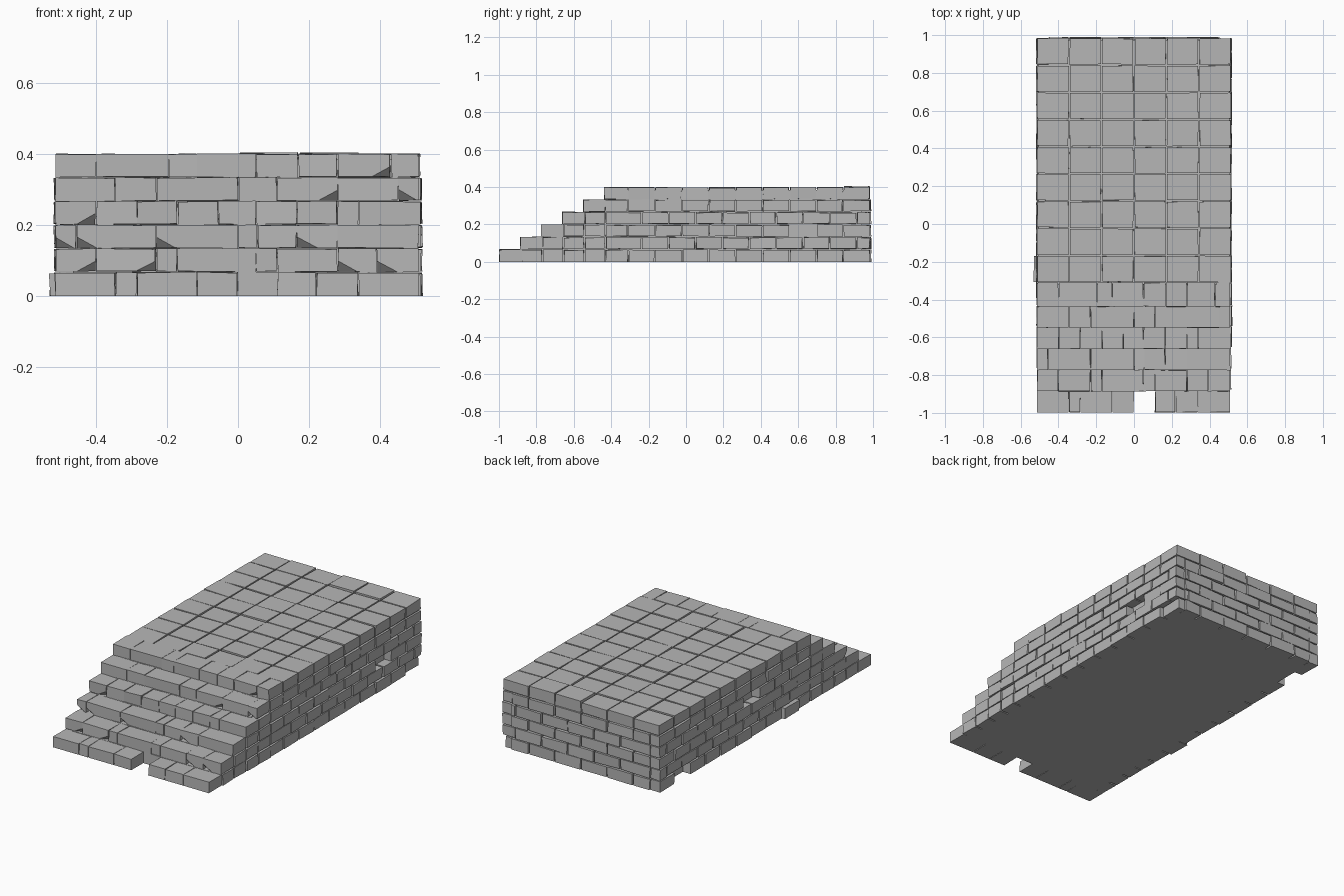
import bpy, bmesh, random
from mathutils import Vector

if "Cube" in bpy.data.objects:
    bpy.data.objects.remove(bpy.data.objects["Cube"])

random.seed(4)
H = 0.4 / 6          # course height
GAP = 0.0035         # half joint between bricks
W = 0.515            # half width
BACK = 0.985
RUN = 0.112          # step depth
LAND = -0.31         # where the landing tiles start

stone = bpy.data.materials.new("grey stone")
stone.diffuse_color = (0.47, 0.47, 0.47, 1)
stone.use_nodes = True
stone.node_tree.nodes["Principled BSDF"].inputs["Base Color"].default_value = stone.diffuse_color


def brick(bm, lo, hi, jit=0.0025, chip=0):
    """Slightly irregular block; chip = -1/1 breaks off a lower front corner."""
    lo, hi = Vector(lo), Vector(hi)
    verts = bmesh.ops.create_cube(bm, size=1)["verts"]
    for v in verts:
        for i in range(3):
            v.co[i] = lo[i] if v.co[i] < 0 else hi[i]
            if not (i == 2 and v.co.z < 0.001):
                v.co[i] += random.uniform(-jit, jit)
    if chip:
        faces = list({f for v in verts for f in v.link_faces})
        edges = list({e for v in verts for e in v.link_edges})
        cx = hi.x if chip > 0 else lo.x
        cut = bmesh.ops.bisect_plane(
            bm, geom=verts + edges + faces,
            plane_co=(cx - chip * 0.055, lo.y, lo.z),
            plane_no=Vector((chip / 0.055, -1 / 0.03, -1 / 0.03)).normalized(),
            clear_outer=True)
        rim = [g for g in cut["geom_cut"] if isinstance(g, bmesh.types.BMEdge)]
        bmesh.ops.holes_fill(bm, edges=rim, sides=0)


def finish(bm, name):
    bmesh.ops.recalc_face_normals(bm, faces=bm.faces)
    me = bpy.data.meshes.new(name)
    bm.to_mesh(me)
    bm.free()
    me.materials.append(stone)
    bpy.context.collection.objects.link(bpy.data.objects.new(name, me))


def front(k):
    return -0.997 + RUN * k


# Step bricks: joint positions per course, from the bottom up
joints = [
    [-W, -0.345, -0.285, -0.115, 0, 0.11, 0.22, 0.34, 0.51],
    [-W, -0.4, -0.23, -0.17, 0.05, 0.11, 0.28, 0.39, 0.51],
    [-W, -0.455, -0.23, 0, 0.055, 0.165, 0.28, 0.51],
    [-W, -0.4, -0.285, -0.17, -0.055, 0.05, 0.165, 0.28, 0.34, W],
    [-W, -0.345, -0.23, 0, 0.11, 0.28, 0.45, 0.51],
    [-W, -0.4, -0.195, -0.115, 0.05, 0.17, 0.28, 0.43, 0.51],
]
chips = {(1, 0): 1, (1, 1): 1, (1, 6): -1, (1, 7): -1, (2, 0): -1, (2, 1): -1,
         (2, 2): -1, (2, 5): -1, (3, 0): 1, (4, 4): 1, (4, 6): -1, (5, 6): 1}
bm = bmesh.new()
for k, xs in enumerate(joints):
    y0 = front(k)
    y1 = LAND if k == 5 else y0 + RUN + 0.006
    for i, (a, b) in enumerate(zip(xs, xs[1:])):
        if (k, i) == (0, 4):      # missing brick in the lowest step
            continue
        g = 0.0015
        brick(bm, (a + g, y0, k * H + (0.001 if k else 0)),
              (b - g, y1, (k + 1) * H - 0.001), 0.002, chips.get((k, i), 0))
finish(bm, "steps")

# Side walls: five courses in running bond
missing = {(1, 2): 0.68, (-1, 0): 0.79, (-1, 3): 0.13}
shifted = {(1, 0): (0.9, -0.02), (-1, 0): (-0.27, 0.015)}
bm = bmesh.new()
for side in (-1, 1):
    for k in range(5):
        ys = [front(k) + RUN + 0.006]
        while ys[-1] + 0.17 < LAND:
            ys.append(ys[-1] + 0.112)
        y = LAND + (0.0725 if k % 2 else 0)
        while y < BACK - 0.03:
            if y - ys[-1] > 0.04:
                ys.append(y)
            y += 0.1439
        ys.append(BACK)
        for a, b in zip(ys, ys[1:]):
            m = missing.get((side, k))
            if m is not None and a <= m < b:
                continue
            s, d = shifted.get((side, k), (9, 0))
            out = W + (d if a <= s < b else random.uniform(-0.003, 0.003))
            x = sorted((side * (W - 0.06), side * out))
            brick(bm, (x[0], a + GAP, k * H + (GAP if k else 0)),
                  (x[1], b - GAP, (k + 1) * H - GAP))
finish(bm, "side_walls")

# Back wall
bm = bmesh.new()
for k in range(5):
    step = 2 * W / 6
    xs = [-W + 0.06] + [-W + step * (i + (0.5 if k % 2 else 0)) for i in range(1, 6)] + [W - 0.06]
    for a, b in zip(xs, xs[1:]):
        out = BACK + random.uniform(-0.003, 0.004)
        brick(bm, (a + GAP, BACK - 0.055, k * H + (GAP if k else 0)),
              (b - GAP, out, (k + 1) * H - GAP))
finish(bm, "back_wall")

# Landing paving: 6 x 9 slabs, two slightly raised at the back
bm = bmesh.new()
tx, ty = 2 * W / 6, (BACK - LAND) / 9
for i in range(6):
    for j in range(9):
        x, y = -W + i * tx, LAND + j * ty
        top = 0.402 if j == 8 and i in (3, 4) else 0.397 + random.uniform(-0.002, 0.002)
        brick(bm, (x + GAP, y + GAP, 5 * H + GAP), (x + tx - GAP, y + ty - GAP, top), 0.002)
finish(bm, "landing_slabs")

# Solid core behind the bricks and under the slabs
bm = bmesh.new()
for k in range(5):
    brick(bm, (-W + 0.05, front(k) + RUN, k * H), (W - 0.05, BACK - 0.045, (k + 1) * H), 0)
brick(bm, (-W + 0.01, LAND - 0.01, 5 * H - 0.002), (W - 0.01, BACK - 0.01, 0.385), 0)
finish(bm, "core")
